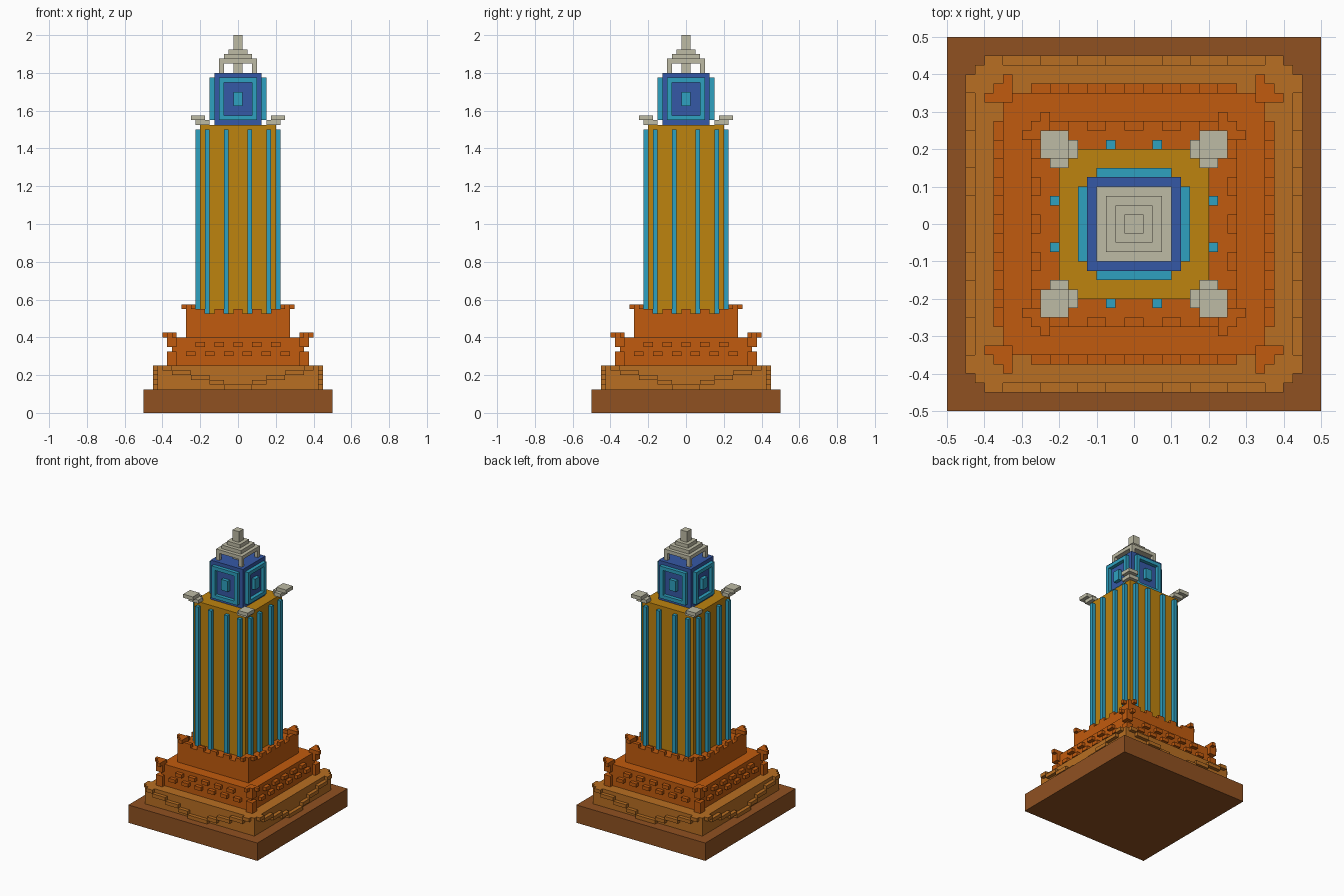
import bpy, bmesh, math
from mathutils import Matrix, Vector

cube = bpy.data.objects.get("Cube")
if cube:
    bpy.data.objects.remove(cube, do_unlink=True)


def material(name, rgb):
    lin = [((c / 255 + 0.055) / 1.055) ** 2.4 for c in rgb] + [1.0]
    m = bpy.data.materials.new(name)
    m.use_nodes = True
    m.diffuse_color = lin
    m.node_tree.nodes["Principled BSDF"].inputs["Base Color"].default_value = lin
    return m


BROWN = material("dark brown", (144, 81, 33))
TAN = material("light brown", (184, 110, 34))
ORANGE = material("orange", (193, 91, 14))
OCHRE = material("ochre", (190, 131, 15))
CYAN = material("cyan", (46, 161, 192))
BLUE = material("blue", (53, 89, 166))
STONE = material("pale stone", (190, 187, 165))


def build(name, mat, boxes, sides=1):
    """Boxes (x0, x1, y0, y1, z0, z1), repeated around the tower axis."""
    bm = bmesh.new()
    for x0, x1, y0, y1, z0, z1 in boxes:
        for k in range(sides):
            mtx = (Matrix.Rotation(k * math.pi / 2, 4, 'Z')
                   @ Matrix.Translation(Vector((x0 + x1, y0 + y1, z0 + z1)) / 2)
                   @ Matrix.Diagonal((x1 - x0, y1 - y0, z1 - z0, 1)))
            bmesh.ops.create_cube(bm, size=1, matrix=mtx)
    me = bpy.data.meshes.new(name)
    bm.to_mesh(me)
    bm.free()
    me.materials.append(mat)
    ob = bpy.data.objects.new(name, me)
    bpy.context.collection.objects.link(ob)
    return ob


def block(r, z0, z1):
    return (-r, r, -r, r, z0, z1)


def row(centres, half, y0, y1, z0, z1):
    return [(c - half, c + half, y0, y1, z0, z1) for c in centres]


def corner_ornament(r, z):
    """Block with two outward arms at the +x +y corner of a tier of half-width r."""
    a, b, c = r - 0.025, r + 0.025, r + 0.05
    return [(a, b, a, b, z, z + 0.025),
            (a, r, b, c, z, z + 0.025),
            (b, c, a, r, z, z + 0.025)]


# Stepped masonry
build("plinth", BROWN, [block(0.5, 0, 0.125)])
build("lower_tier", TAN, [block(0.425, 0.125, 0.25)])
build("middle_tier", ORANGE, [block(0.35, 0.25, 0.4)])
build("upper_tier", ORANGE, [block(0.275, 0.4, 0.525)])
build("tower_shaft", OCHRE, [block(0.2, 0.525, 1.525)])

# Stepped garland hanging on each side of the lower tier
garland = []
edges = [0.4, 0.35, 0.25, 0.15, 0.075, 0]
for i in range(5):
    z = 0.225 - 0.025 * i
    a, b = edges[i], edges[i + 1]
    if b == 0:
        garland.append((-a, a, -0.45, -0.425, z, z + 0.025))
    else:
        garland += [(b, a, -0.45, -0.425, z, z + 0.025),
                    (-a, -b, -0.45, -0.425, z, z + 0.025)]
build("lower_garland", TAN, garland, 4)

# Two staggered rows of studs on the middle tier
studs = row([-0.25, -0.15, -0.05, 0.05, 0.15, 0.25], 0.025, -0.375, -0.35, 0.3, 0.325)
studs += row([-0.2, -0.1, 0, 0.1, 0.2], 0.025, -0.375, -0.35, 0.35, 0.375)
build("middle_studs", ORANGE, studs, 4)

# Corner posts and ornaments
build("middle_corner_posts", ORANGE, [(0.325, 0.375, 0.325, 0.375, 0.25, 0.325),
                                      (0.325, 0.375, 0.325, 0.375, 0.35, 0.4)], 4)
build("middle_corner_ornaments", ORANGE, corner_ornament(0.35, 0.4), 4)
build("upper_corner_posts", ORANGE, [(0.225, 0.275, 0.225, 0.275, 0.525, 0.55)], 4)
build("upper_corner_ornaments", ORANGE, corner_ornament(0.25, 0.55), 4)

# Battlements on the upper tier
build("battlements", ORANGE,
      row([-0.2, -0.1, 0, 0.1, 0.2], 0.025, -0.275, -0.25, 0.525, 0.55), 4)

# Vertical ribs of the shaft
build("shaft_ribs", CYAN,
      row([-0.1625, -0.0625, 0.0625, 0.1625], 0.0125, -0.225, -0.2, 0.525, 1.5), 4)

# Stone corner gargoyles
build("gargoyles", STONE, [(0.175, 0.225, 0.175, 0.225, 1.525, 1.55),
                           (0.15, 0.175, 0.175, 0.225, 1.525, 1.55),
                           (0.175, 0.225, 0.15, 0.175, 1.525, 1.55),
                           (0.175, 0.25, 0.175, 0.25, 1.55, 1.575)], 4)

# Clock chamber with a raised frame and hand on each side
build("clock_chamber", BLUE, [block(0.125, 1.525, 1.8)])
build("clock_frames", CYAN, [(-0.1, 0.1, -0.15, -0.125, 1.75, 1.775),
                             (-0.1, 0.1, -0.15, -0.125, 1.55, 1.575),
                             (-0.1, -0.075, -0.15, -0.125, 1.575, 1.75),
                             (0.075, 0.1, -0.15, -0.125, 1.575, 1.75)], 4)
build("clock_hands", CYAN, [(-0.025, 0.025, -0.15, -0.125, 1.625, 1.7)], 4)

# Open lantern, stepped roof and spire
build("lantern_posts", STONE, [(0.075, 0.1, 0.075, 0.1, 1.8, 1.85)], 4)
build("lantern_core", STONE, [block(0.025, 1.8, 1.85)])
build("lantern_roof", STONE, [block(0.1, 1.85, 1.875), block(0.075, 1.875, 1.9),
                              block(0.05, 1.9, 1.925)])
build("spire", STONE, [block(0.025, 1.925, 2.0)])
